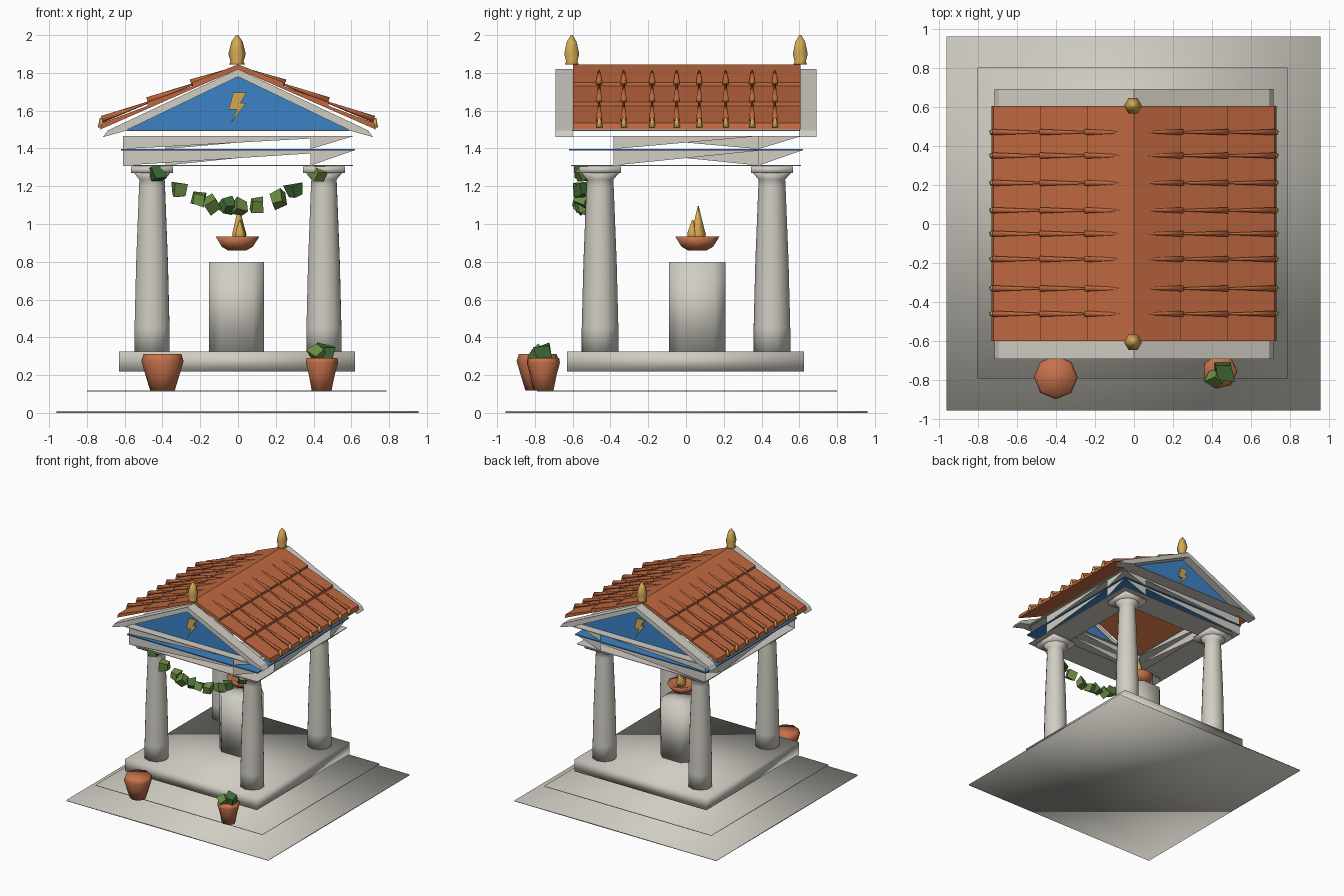
import bpy, bmesh, math, random
from mathutils import Matrix, Vector

random.seed(4)
if "Cube" in bpy.data.objects:
    bpy.data.objects.remove(bpy.data.objects["Cube"])


def material(name, rgb):
    m = bpy.data.materials.new(name)
    m.use_nodes = True
    m.diffuse_color = (*rgb, 1)
    m.node_tree.nodes["Principled BSDF"].inputs["Base Color"].default_value = (*rgb, 1)
    return m


MARBLE = material("marble", (0.63, 0.61, 0.545))
TILE = material("roof terracotta", (0.52, 0.138, 0.05))
CLAY = material("pot clay", (0.56, 0.165, 0.07))
BLUE = material("blue paint", (0.045, 0.225, 0.56))
GOLD = material("gold", (0.66, 0.4, 0.085))
LEAF = material("leaf green", (0.15, 0.27, 0.06))
DARK_LEAF = material("dark leaf green", (0.055, 0.155, 0.04))


def finish(name, bm, mat, smooth=False):
    bmesh.ops.recalc_face_normals(bm, faces=bm.faces)
    for f in bm.faces:
        f.smooth = smooth
    me = bpy.data.meshes.new(name)
    bm.to_mesh(me)
    bm.free()
    me.materials.append(mat)
    ob = bpy.data.objects.new(name, me)
    bpy.context.collection.objects.link(ob)
    return ob


def box(name, x, y, z, mat, chamfer=0.0):
    """Softly shaded box from (min, max) pairs, with optional chamfered upright edges."""
    bm = bmesh.new()
    size = [b - a for a, b in (x, y, z)]
    mid = [(a + b) / 2 for a, b in (x, y, z)]
    bmesh.ops.create_cube(bm, size=1, matrix=Matrix.Translation(mid) @ Matrix.Diagonal((*size, 1)))
    if chamfer:
        upright = [e for e in bm.edges if abs(e.verts[0].co.z - e.verts[1].co.z) > 0.01]
        bmesh.ops.bevel(bm, geom=upright, offset=chamfer, segments=1, affect="EDGES")
    return finish(name, bm, mat, True)


def lathe(name, profile, sides, at, mat, turn=0.0):
    """Solid of revolution from (radius, height) pairs, capped at both ends."""
    bm = bmesh.new()
    rings = []
    for r, z in profile:
        angles = [turn + math.tau * i / sides for i in range(sides)]
        rings.append([bm.verts.new((at[0] + r * math.cos(a), at[1] + r * math.sin(a), z)) for a in angles])
    for low, high in zip(rings, rings[1:]):
        for i in range(sides):
            j = (i + 1) % sides
            bm.faces.new((low[i], low[j], high[j], high[i]))
    bm.faces.new(rings[0])
    bm.faces.new(rings[-1])
    return finish(name, bm, mat, True)


def extrude(name, outline, y0, y1, mat):
    """Extrude an (x, z) outline along y."""
    bm = bmesh.new()
    face = bm.faces.new([bm.verts.new((x, y0, z)) for x, z in outline])
    new = bmesh.ops.extrude_face_region(bm, geom=[face])["geom"]
    verts = [v for v in new if isinstance(v, bmesh.types.BMVert)]
    bmesh.ops.translate(bm, vec=(0, y1 - y0, 0), verts=verts)
    return finish(name, bm, mat)


def mirrored(half):
    """Close an outline whose right half runs between two points at x = 0."""
    return half + [(-x, z) for x, z in reversed(half) if x > 0]


def ring(name, ox, oy, inner, z0, z1, mat):
    """Flat square frame with a central opening."""
    bm = bmesh.new()
    corners = ((-1, -1), (1, -1), (1, 1), (-1, 1))
    loops = [[bm.verts.new((sx * hx, sy * hy, z)) for sx, sy in corners]
             for hx, hy, z in ((ox, oy, z0), (ox, oy, z1), (inner, inner, z1), (inner, inner, z0))]
    for a, b in zip(loops, loops[1:] + loops[:1]):
        for i in range(4):
            j = (i + 1) % 4
            bm.faces.new((a[i], a[j], b[j], b[i]))
    return finish(name, bm, mat)


def clump(name, at, size, mat):
    """Chunky, irregular leaf cluster."""
    bm = bmesh.new()
    bmesh.ops.create_cube(bm, size=size)
    spin = Matrix.Rotation(random.uniform(0, 6), 3, Vector((1, random.random(), random.random())))
    for v in bm.verts:
        v.co = Vector(at) + spin @ v.co * random.uniform(0.7, 1.1)
    return finish(name, bm, mat)


# Ground slabs and platform
box("ground_slab", (-0.96, 0.955), (-0.955, 0.96), (0, 0.01), MARBLE)
box("lower_step", (-0.8, 0.785), (-0.79, 0.8), (0.112, 0.118), MARBLE)
box("platform", (-0.63, 0.62), (-0.63, 0.625), (0.22, 0.325), MARBLE)

# Columns with flared capitals
shaft = [(0.097, 0.32), (0.097, 0.45), (0.088, 0.8), (0.072, 1.2), (0.07, 1.235), (0.105, 1.275)]
for sx in (-1, 1):
    for sy in (-1, 1):
        cx, cy = 0.455 * sx, 0.455 * sy
        lathe("column", shaft, 10, (cx, cy), MARBLE, 0.3)
        box("capital", (cx - 0.112, cx + 0.112), (cy - 0.112, cy + 0.112), (1.27, 1.305), MARBLE)

# Entablature frames
ring("beam_underside", 0.61, 0.61, 0.385, 1.308, 1.312, MARBLE)
ring("blue_band", 0.62, 0.62, 0.5, 1.388, 1.397, BLUE)
ring("frieze_top", 0.61, 0.61, 0.385, 1.463, 1.467, MARBLE)
ring("soffit", 0.6, 0.69, 0.4, 1.492, 1.498, MARBLE)

# Tapering wall panels between the frames
panels = bmesh.new()


def panel(axis, offset, a, b, z0, z1):
    points = [(a, z0), (b, z1), (a, z1)]
    panels.faces.new([panels.verts.new((u, offset, z) if axis == "x" else (offset, u, z)) for u, z in points])


for z0, z1 in ((1.31, 1.388), (1.397, 1.465)):
    for s in (-1, 1):
        panel("x", 0.61 * s, -0.61, 0.61, z0, z1)
        panel("x", 0.61 * s, 0.385, 0.61, z0, z1)
        panel("x", 0.385 * s, -0.385, 0.385, z0, z1)
        panel("y", 0.61 * s, -0.385 * s, 0.385 * s, z0, z1)
        panel("y", 0.385 * s, -0.385 * s, 0.385 * s, z0, z1)
        panel("y", 0.61 * s, 0.385, 0.61, z0, z1)
finish("beam_panels", panels, MARBLE)

# Gable ends: raking cornice, blue panel, bolt
cornice = [(0, 1.82), (0.69, 1.495), (0.715, 1.46), (0.6, 1.492), (0, 1.78)]
bolt = [(-0.025, 1.695), (0.045, 1.695), (0.012, 1.64), (0.042, 1.64), (-0.04, 1.53), (-0.005, 1.605), (-0.05, 1.605)]
for s in (-1, 1):
    extrude("raking_cornice", mirrored(cornice), 0.6 * s, 0.69 * s, MARBLE)
    extrude("gable_panel", [(-0.6, 1.495), (0.6, 1.495), (0, 1.785)], 0.612 * s, 0.62 * s, BLUE)
    extrude("lightning_bolt", [(-x * s, z) for x, z in bolt], 0.62 * s, 0.629 * s, GOLD)
    lathe("finial", [(0.042, 1.845), (0.034, 1.86), (0.046, 1.9), (0.03, 1.965), (0.006, 2.0)],
          6, (-0.005, 0.605 * s), GOLD)

# Stepped tile roof
courses = [(0, 1.845), (0.24, 1.75), (0.24, 1.73), (0.48, 1.645), (0.48, 1.625),
           (0.72, 1.535), (0.73, 1.5), (0, 1.82)]
extrude("tile_roof", mirrored(courses), -0.598, 0.605, TILE)

# Tapered cover tiles running down each course, with gilded eave ends
covers, ends = bmesh.new(), bmesh.new()
rows = (-0.46, -0.33, -0.18, -0.05, 0.07, 0.21, 0.35, 0.47)
for y in rows:
    for s in (-1, 1):
        for x0, x1 in ((0.05, 0.25), (0.24, 0.48), (0.47, 0.72)):
            top = Vector((s * x0, y, 1.838 - 0.41 * x0))
            foot = Vector((s * x1, y, 1.85 - 0.41 * x1))
            axis = top - foot
            place = Matrix.Translation((top + foot) / 2) @ axis.to_track_quat("Z", "Y").to_matrix().to_4x4()
            bmesh.ops.create_cone(covers, cap_ends=True, segments=6, radius1=0.018, radius2=0.005,
                                  depth=axis.length, matrix=place)
        bmesh.ops.create_cone(ends, cap_ends=True, segments=5, radius1=0.019, radius2=0.008, depth=0.05,
                              matrix=Matrix.Translation((0.724 * s, y, 1.537)))
finish("cover_tiles", covers, TILE, True)
finish("eave_ornaments", ends, GOLD, True)

# Altar with fire bowl
box("altar", (-0.153, 0.138), (-0.09, 0.21), (0.32, 0.8), MARBLE, 0.06)
lathe("fire_bowl", [(0.05, 0.86), (0.085, 0.88), (0.12, 0.935), (0.09, 0.93), (0.03, 0.9)], 9, (-0.006, 0.06), CLAY)
lathe("flame", [(0.035, 0.91), (0.042, 0.945), (0.024, 1.01), (0.003, 1.095)], 5, (0.003, 0.065), GOLD)
lathe("small_flame", [(0.025, 0.91), (0.03, 0.95), (0.004, 1.02)], 5, (0.01, 0.035), GOLD)

# Hanging garland
for i, x in enumerate((-0.43, -0.31, -0.21, -0.14, -0.06, 0.01, 0.1, 0.21, 0.3, 0.43)):
    clump("garland_leaf", (x, -0.55, 1.09 + 0.95 * x * x), 0.072, DARK_LEAF if i % 4 == 0 else LEAF)

# Clay pots, one planted
lathe("left_pot", [(0.065, 0.118), (0.09, 0.2), (0.112, 0.275), (0.1, 0.312)], 8, (-0.4, -0.785), CLAY)
lathe("right_pot", [(0.055, 0.118), (0.072, 0.2), (0.09, 0.265), (0.085, 0.29)], 7, (0.44, -0.755), CLAY)
clump("pot_plant", (0.46, -0.755, 0.315), 0.09, DARK_LEAF)
clump("pot_plant_side", (0.42, -0.785, 0.315), 0.075, LEAF)
